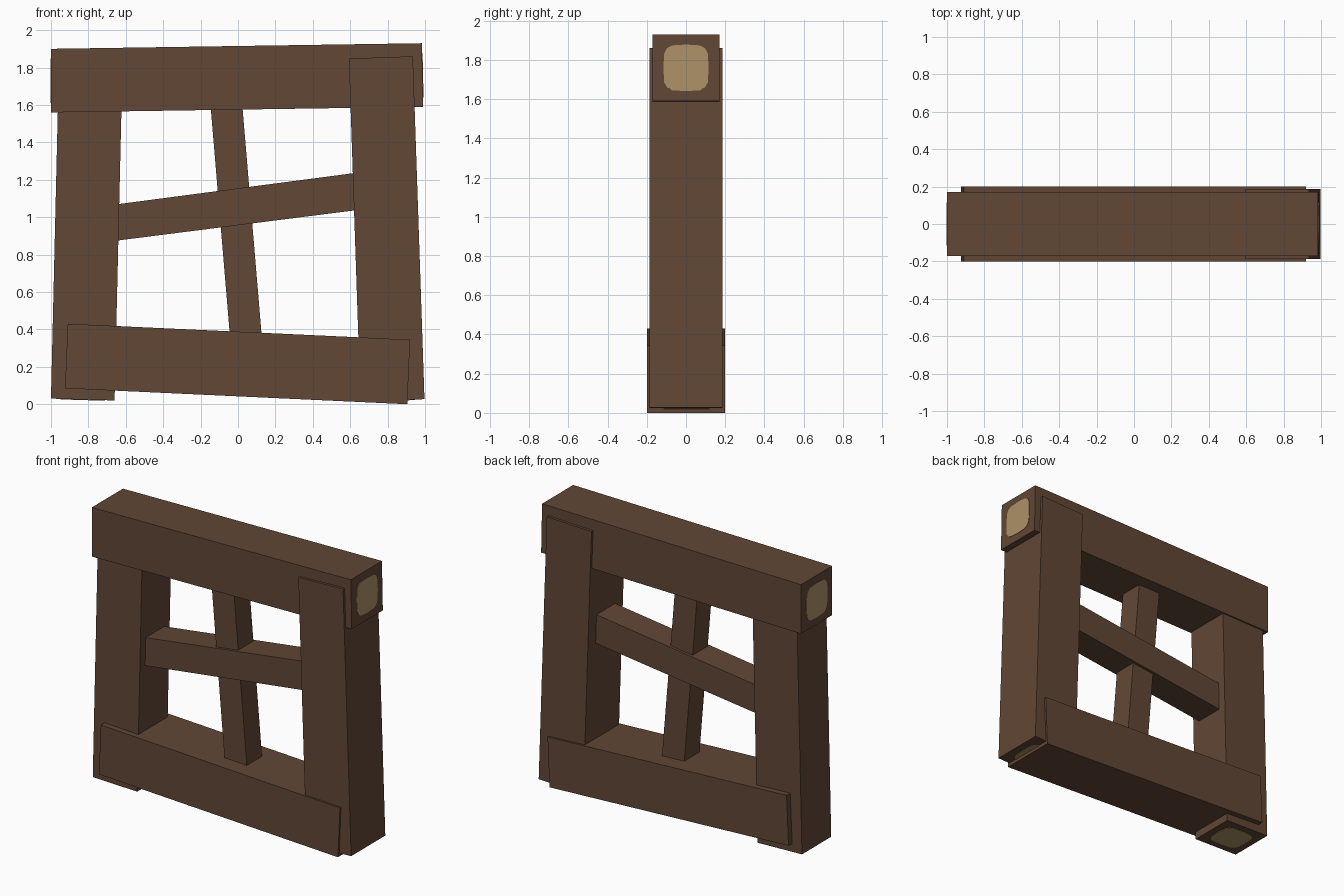
import bpy, bmesh, math
from mathutils import Vector

if "Cube" in bpy.data.objects:
    bpy.data.objects.remove(bpy.data.objects["Cube"])


def material(name, rgb):
    m = bpy.data.materials.new(name)
    m.diffuse_color = (*rgb, 1)
    m.use_nodes = True
    m.node_tree.nodes["Principled BSDF"].inputs["Base Color"].default_value = m.diffuse_color
    return m


bark = material("dark_wood", (0.119, 0.063, 0.036))
grain = material("pale_end_wood", (0.42, 0.285, 0.135))


def finish(name, bm, mat):
    bmesh.ops.recalc_face_normals(bm, faces=bm.faces)
    mesh = bpy.data.meshes.new(name)
    bm.to_mesh(mesh)
    bm.free()
    mesh.materials.append(mat)
    bpy.context.collection.objects.link(bpy.data.objects.new(name, mesh))


def prism(name, front, push, mat):
    """Extrude a flat outline along a vector."""
    bm = bmesh.new()
    face = bm.faces.new([bm.verts.new(p) for p in front])
    out = bmesh.ops.extrude_face_region(bm, geom=[face], use_keep_orig=True)
    verts = [v for v in out["geom"] if isinstance(v, bmesh.types.BMVert)]
    bmesh.ops.translate(bm, verts=verts, vec=push)
    finish(name, bm, mat)


def end_plate(name, p, q, depth, inside):
    """Rounded square of pale wood lying on the beam end from p to q."""
    p, q = Vector((p[0], 0, p[1])), Vector((q[0], 0, q[1]))
    mid, u = (p + q) / 2, (q - p) / 2 * 0.70
    v = Vector((0, depth * 0.68, 0))
    n = u.cross(v).normalized()
    if n.dot(mid - Vector((inside[0], 0, inside[1]))) < 0:
        n = -n
    ring = []
    for i in range(16):
        a = math.tau * i / 16
        c, s = math.cos(a), math.sin(a)
        ring.append(mid - n * 0.002 + u * math.copysign(abs(c) ** 0.5, c)
                    + v * math.copysign(abs(s) ** 0.5, s))
    prism(name, ring, n * 0.005, grain)


def beam(name, a, b, depth, plates=()):
    """Beam between two end edges in the xz plane, with half depth in y."""
    outline = [a[0], a[1], b[1], b[0]]
    prism(name, [(x, -depth, z) for x, z in outline], (0, 2 * depth, 0), bark)
    centre = [sum(c) / 4 for c in zip(*outline)]
    for i in plates:
        end_plate(f"{name}_end_grain_{i + 1}", *(a, b)[i], depth, centre)


# crooked outer frame: each beam is bottom/left end, then top/right end
beam("top_beam", [(-1.0, 1.56), (-1.0, 1.90)],
     [(0.99, 1.59), (0.983, 1.93)], 0.17, (0, 1))
beam("left_post", [(-1.0, 0.03), (-0.66, 0.02)],
     [(-0.957, 1.84), (-0.617, 1.83)], 0.16, (0,))
beam("right_post", [(0.655, 0.015), (0.997, 0.027)],
     [(0.593, 1.848), (0.935, 1.86)], 0.187, (0,))
beam("bottom_beam", [(-0.925, 0.085), (-0.91, 0.43)],
     [(0.905, 0.0), (0.92, 0.345)], 0.20)

# slanted inner bars
beam("upright_bar", [(-0.036, 0.28), (0.134, 0.28)],
     [(-0.153, 1.67), (0.017, 1.67)], 0.083)
beam("cross_bar", [(-0.70, 0.868), (-0.70, 1.062)],
     [(0.70, 1.046), (0.70, 1.246)], 0.102)
